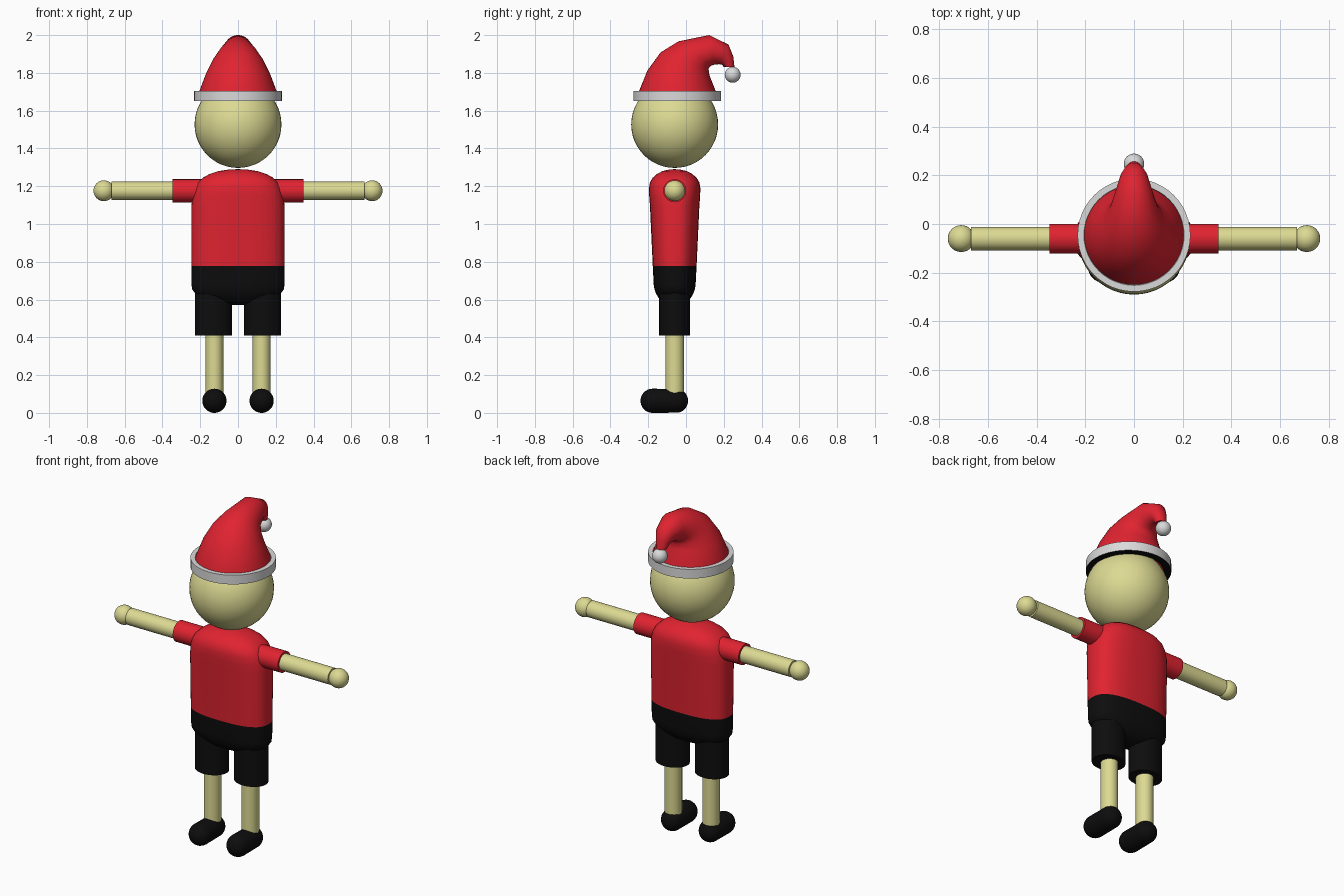
import bpy, bmesh, math
from mathutils import Vector, Matrix

if "Cube" in bpy.data.objects:
    bpy.data.objects.remove(bpy.data.objects["Cube"])


def material(name, rgb):
    m = bpy.data.materials.new(name)
    m.diffuse_color = (*rgb, 1)
    m.use_nodes = True
    m.node_tree.nodes["Principled BSDF"].inputs["Base Color"].default_value = m.diffuse_color
    return m


SKIN = material("skin", (0.72, 0.70, 0.29))
RED = material("red cloth", (0.75, 0.017, 0.03))
BLACK = material("black cloth", (0.004, 0.004, 0.004))
WHITE = material("white trim", (0.70, 0.70, 0.70))
CY = -0.06  # depth centre of the body
N = 48


def finish(name, bm, mats, rule=None, angle=40):
    bmesh.ops.recalc_face_normals(bm, faces=bm.faces)
    if rule:
        for f in bm.faces:
            f.material_index = rule(f)
    me = bpy.data.meshes.new(name)
    bm.to_mesh(me)
    bm.free()
    for m in mats:
        me.materials.append(m)
    ob = bpy.data.objects.new(name, me)
    bpy.context.collection.objects.link(ob)
    bpy.ops.object.select_all(action='DESELECT')
    ob.select_set(True)
    bpy.context.view_layer.objects.active = ob
    bpy.ops.object.shade_smooth_by_angle(angle=math.radians(angle))
    return ob


def ring(center, u, v, power=2.0):
    """Superellipse loop around center spanned by u and v."""
    pts = []
    for i in range(N):
        a = 2 * math.pi * i / N
        c, s = math.cos(a), math.sin(a)
        pts.append(Vector(center)
                   + Vector(u) * math.copysign(abs(c) ** (2 / power), c)
                   + Vector(v) * math.copysign(abs(s) ** (2 / power), s))
    return pts


def loft(name, rings, mats, rule=None, closed=False, angle=40):
    bm = bmesh.new()
    loops = [[bm.verts.new(p) for p in r] for r in rings]
    pairs = list(zip(loops, loops[1:]))
    if closed:
        pairs.append((loops[-1], loops[0]))
    else:
        bm.faces.new(loops[0])
        bm.faces.new(loops[-1])
    for a, b in pairs:
        for i in range(N):
            j = (i + 1) % N
            bm.faces.new((a[i], a[j], b[j], b[i]))
    return finish(name, bm, mats, rule, angle)


def ball(name, loc, r, mat):
    bm = bmesh.new()
    bmesh.ops.create_uvsphere(bm, u_segments=N, v_segments=24, radius=r,
                              matrix=Matrix.Translation(loc))
    return finish(name, bm, [mat])


def upright(name, x, z0, z1, rx, ry, mat):
    return loft(name, [ring((x, CY, z), (rx, 0, 0), (0, ry, 0)) for z in (z0, z1)], [mat])


def sideways(name, x0, x1, r, mat):
    return loft(name, [ring((x, CY, 1.176), (0, r, 0), (0, 0, r)) for x in (x0, x1)], [mat])


# Torso: rounded shirt above, shorts below the waist line
torso = [  # height, half width, half depth
    (0.572, 0.03, 0.015), (0.578, 0.08, 0.045), (0.592, 0.14, 0.07), (0.61, 0.19, 0.086),
    (0.63, 0.225, 0.098), (0.655, 0.243, 0.107), (0.68, 0.246, 0.111), (0.777, 0.246, 0.116),
    (1.10, 0.246, 0.131), (1.15, 0.241, 0.135), (1.19, 0.230, 0.136), (1.22, 0.213, 0.131),
    (1.245, 0.186, 0.116), (1.265, 0.150, 0.093), (1.28, 0.104, 0.065), (1.288, 0.05, 0.03),
    (1.29, 0.01, 0.006)]
loft("torso", [ring((0, CY, z), (w, 0, 0), (0, d, 0), 2.6) for z, w, d in torso],
     [RED, BLACK], lambda f: int(f.calc_center_median().z < 0.777), angle=60)

# Limbs, left and right
for side, s in (("left", 1), ("right", -1)):
    sideways(side + "_sleeve", s * 0.15, s * 0.348, 0.061, RED)
    sideways(side + "_arm", s * 0.30, s * 0.67, 0.048, SKIN)
    ball(side + "_hand", (s * 0.71, CY, 1.176), 0.055, SKIN)
    upright(side + "_shorts_leg", s * 0.13, 0.41, 0.68, 0.098, 0.082, BLACK)
    upright(side + "_leg", s * 0.125, 0.07, 0.50, 0.047, 0.049, SKIN)
    # Shoe: capsule lying along y
    r = 0.064
    arc = [math.radians(a) for a in range(-88, 89, 11)]
    shoe = []
    for a in arc:
        y = (-0.053 if a > 0 else -0.177) + r * math.sin(a)
        shoe.append(ring((s * 0.125, y, r), (r * math.cos(a), 0, 0), (0, 0, r * math.cos(a))))
    loft(side + "_shoe", shoe, [BLACK])

# Head
ball("head", (0, CY, 1.527), 0.23, SKIN)

# Hat band: open ring with a dark underside
loft("hat_band", [ring((0, -0.046, z), (r, 0, 0), (0, r, 0))
                  for r, z in ((0.232, 1.65), (0.232, 1.705), (0.206, 1.705), (0.19, 1.65))],
     [WHITE, BLACK], lambda f: int(f.normal.z < -0.9), closed=True)

# Hat: cone that bends backwards; front (y, z), back (y, z), half width
hat = [(-0.252, 1.68, 0.160, 1.68, 0.207), (-0.248, 1.705, 0.157, 1.705, 0.204),
       (-0.204, 1.813, 0.124, 1.787, 0.168), (-0.135, 1.908, 0.119, 1.822, 0.134),
       (-0.04, 1.967, 0.130, 1.837, 0.102), (0.122, 2.0, 0.155, 1.845, 0.075),
       (0.225, 1.95, 0.177, 1.846, 0.055), (0.25, 1.888, 0.190, 1.843, 0.040),
       (0.257, 1.83, 0.200, 1.832, 0.030)]
loft("hat", [ring((0, (fy + by) / 2, (fz + bz) / 2), (w, 0, 0),
                  (0, (by - fy) / 2, (bz - fz) / 2)) for fy, fz, by, bz, w in hat],
     [RED], angle=60)
ball("hat_bobble", (0, 0.247, 1.79), 0.042, WHITE)
